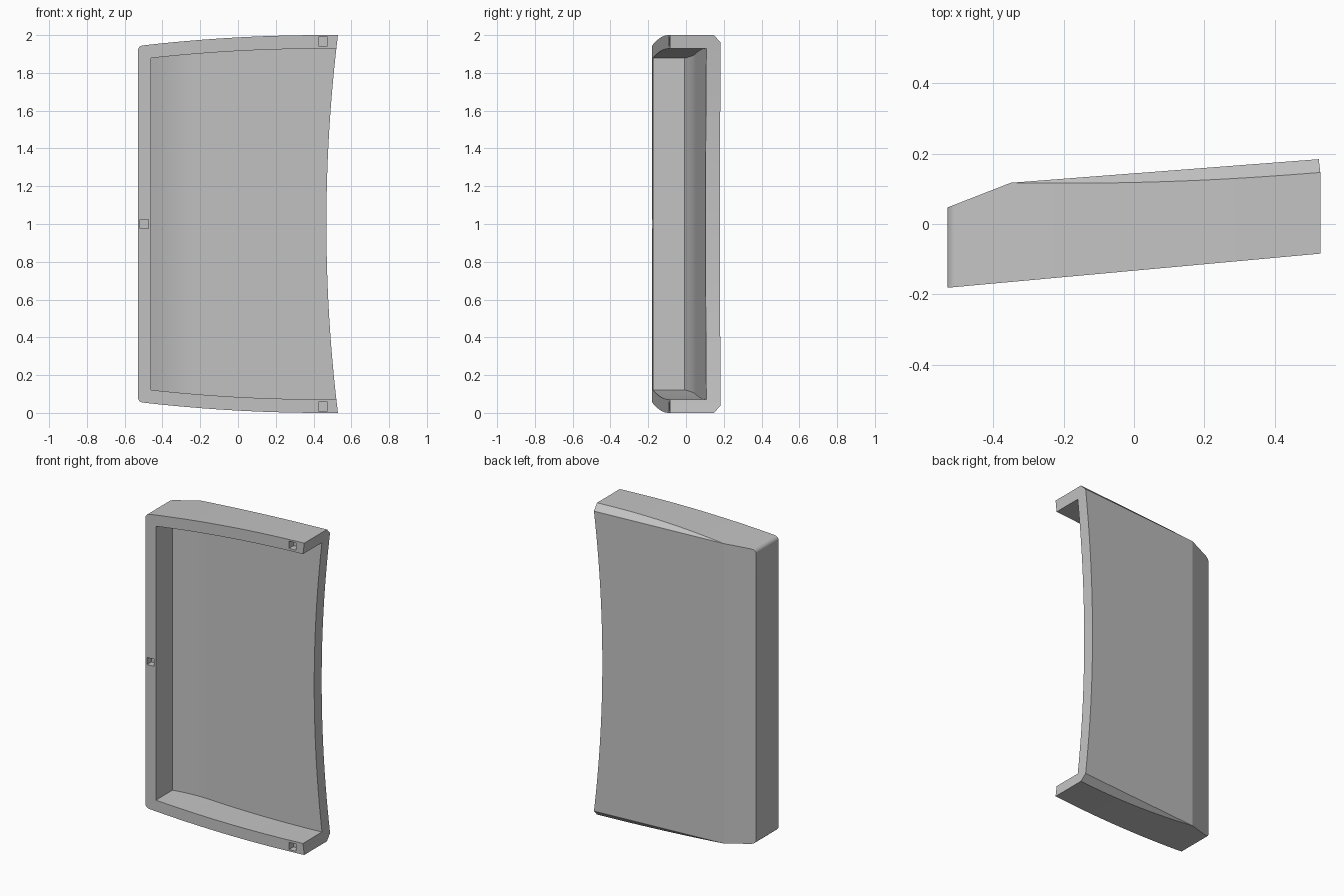
import bpy, bmesh, math
from mathutils import Vector

cube = bpy.data.objects.get("Cube")
if cube:
    bpy.data.objects.remove(cube, do_unlink=True)

FRONT_SLOPE, BACK_SLOPE, SIDE_SLOPE = 0.0915, 0.0766, 0.39
WALL = 0.072


def top_z(x):
    """Gently arched top edge, level near the open side."""
    return 2 - 0.06 * max(0.45 - x, 0) ** 2


def front_y(x):
    return -0.181 + FRONT_SLOPE * (x + 0.53)


def floor_y(x):
    """Inside of the back wall, with a soft bend towards the closed side."""
    a = -0.034 + SIDE_SLOPE * (x + 0.53)
    b = 0.041 + BACK_SLOPE * (x + 0.35)
    k = 0.031
    h = max(k - abs(a - b), 0) / k
    return min(a, b) - h * h * k / 4


def make_object(name, bm):
    bmesh.ops.recalc_face_normals(bm, faces=bm.faces)
    mesh = bpy.data.meshes.new(name)
    bm.to_mesh(mesh)
    bm.free()
    obj = bpy.data.objects.new(name, mesh)
    bpy.context.collection.objects.link(obj)
    return obj


def cut(bm, point, normal):
    """Slice off everything beyond a plane and cap the opening."""
    bmesh.ops.bisect_plane(bm, geom=bm.verts[:] + bm.edges[:] + bm.faces[:], dist=1e-6,
                           plane_co=point, plane_no=Vector(normal).normalized(),
                           clear_outer=True)
    bmesh.ops.holes_fill(bm, edges=[e for e in bm.edges if e.is_boundary], sides=0)


def make_panel():
    # Upper half of the outline: rounded corner, then the arched edge
    upper = []
    for i in range(6):
        a = math.pi - i * math.pi / 10
        upper.append((-0.502 + 0.028 * math.cos(a), 1.9175 + 0.028 * math.sin(a)))
    for i in range(1, 25):
        x = -0.502 + 1.031 * i / 24
        upper.append((x, top_z(x)))
    # Concave open side
    side = []
    for i in range(1, 32):
        z = 2 - i / 16
        side.append((0.468 + 0.061 * (z - 1) ** 2, z))
    outline = upper + side + [(x, 2 - z) for x, z in reversed(upper)]

    bm = bmesh.new()
    face = bm.faces.new([bm.verts.new((x, -0.5, z)) for x, z in outline])
    ext = bmesh.ops.extrude_face_region(bm, geom=[face])
    bmesh.ops.translate(bm, vec=(0, 1, 0),
                        verts=[v for v in ext["geom"] if isinstance(v, bmesh.types.BMVert)])
    bmesh.ops.recalc_face_normals(bm, faces=bm.faces)

    bend = Vector((-0.35, 0.117, 1))
    cut(bm, (-0.53, front_y(-0.53), 1), (FRONT_SLOPE, -1, 0))
    cut(bm, bend, (-BACK_SLOPE, 1, 0))
    cut(bm, bend, (-SIDE_SLOPE, 1, 0))
    # Bevelled upper and lower back edges
    for s in (1, -1):
        cut(bm, bend + Vector((0, 0, 0.962 * s)), (-BACK_SLOPE, 1, s))
    return make_object("back_panel", bm)


def make_cavity():
    xs = [-0.46 + 0.025 * i for i in range(37)] + [0.7]
    bm = bmesh.new()
    rings = []
    for x in xs:
        hi, y = top_z(x) - WALL, floor_y(x)
        rings.append([bm.verts.new(p) for p in
                      ((x, -0.5, 2 - hi), (x, y, 2 - hi), (x, y, hi), (x, -0.5, hi))])
    for a, b in zip(rings, rings[1:]):
        for i in range(4):
            j = (i + 1) % 4
            bm.faces.new((a[i], a[j], b[j], b[i]))
    bm.faces.new(rings[0])
    bm.faces.new(rings[-1])
    return make_object("cavity_cutter", bm)


def make_socket(x, z):
    bm = bmesh.new()
    bmesh.ops.create_cube(bm, size=1)
    for v in bm.verts:
        v.co = Vector((v.co.x * 0.046, v.co.y * 0.09, v.co.z * 0.046))
        v.co += Vector((x, front_y(x + v.co.x), z))
    return make_object("socket_cutter", bm)


panel = make_panel()

# Hollow the panel and sink the square sockets in its rim
cutters = [make_cavity()]
cutters += [make_socket(x, z) for x, z in ((0.45, 1.966), (0.45, 0.034), (-0.497, 1))]
bpy.context.view_layer.objects.active = panel
for c in cutters:
    c.hide_render = True
    mod = panel.modifiers.new("cut", 'BOOLEAN')
    mod.operation = 'DIFFERENCE'
    mod.solver = 'EXACT'
    mod.object = c
    bpy.ops.object.modifier_apply(modifier=mod.name)
    bpy.data.objects.remove(c, do_unlink=True)

# Plain grey finish
grey = bpy.data.materials.new("plain_grey")
grey.use_nodes = True
colour = (0.55, 0.55, 0.55, 1)
grey.diffuse_color = colour
grey.node_tree.nodes["Principled BSDF"].inputs["Base Color"].default_value = colour
panel.data.materials.clear()
panel.data.materials.append(grey)
for p in panel.data.polygons:
    p.material_index = 0

bpy.ops.object.select_all(action='DESELECT')
panel.select_set(True)
bpy.ops.object.shade_smooth_by_angle(angle=math.radians(12))
